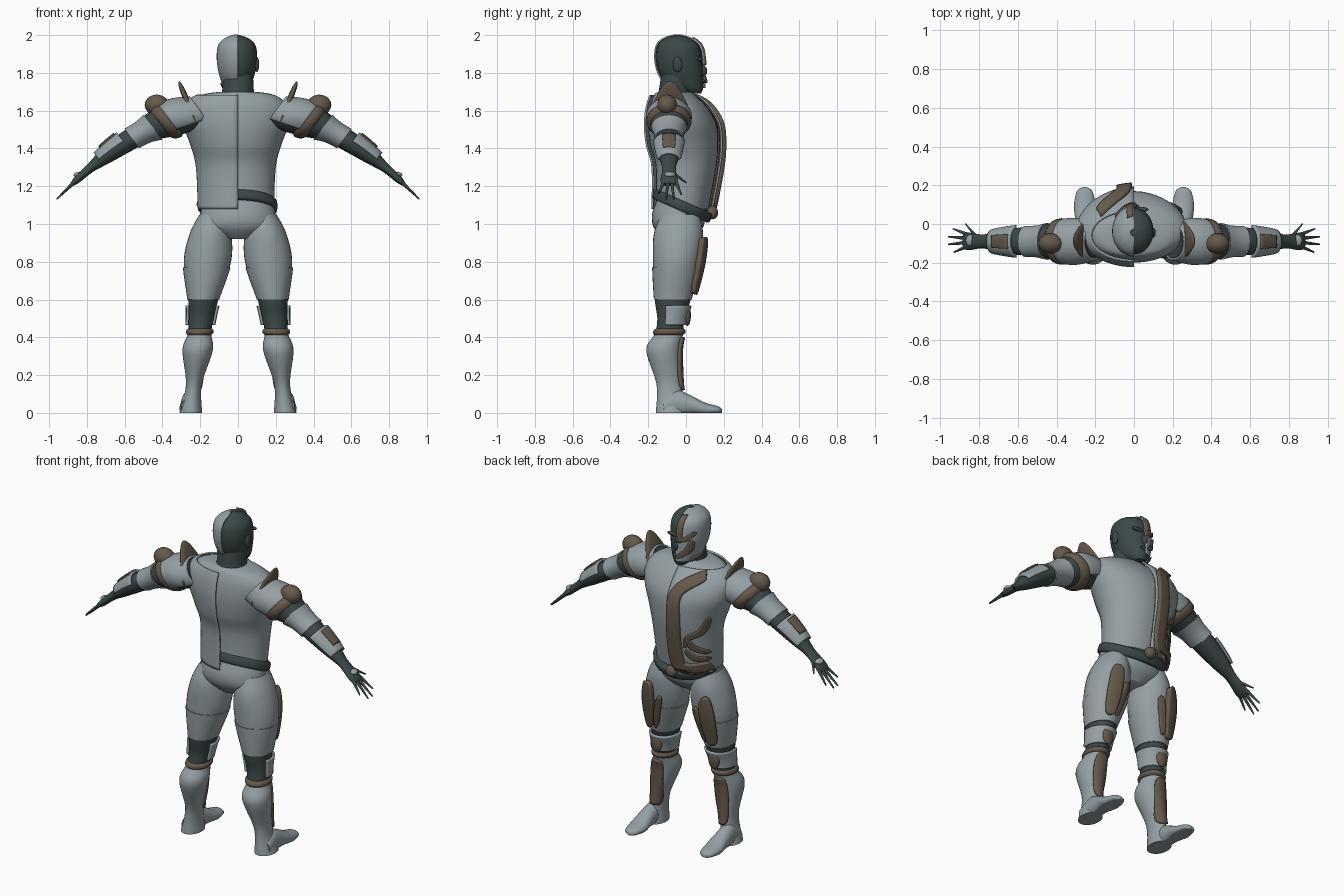
import bpy, bmesh, math
from mathutils import Vector
from mathutils.bvhtree import BVHTree

cube = bpy.data.objects.get("Cube")
if cube:
    bpy.data.objects.remove(cube)


def material(name, red, green, blue):
    mat = bpy.data.materials.new(name)
    mat.use_nodes = True
    colour = (red, green, blue, 1)
    mat.diffuse_color = colour
    mat.node_tree.nodes["Principled BSDF"].inputs["Base Color"].default_value = colour
    return mat


LIGHT = material("pale_steel", red=.3, green=.35, blue=.37)
DARK = material("dark_slate", red=.045, green=.065, blue=.065)
BROWN = material("bronze_brown", red=.13, green=.1, blue=.07)
UP, FORWARD, SIDEWAYS = Vector((0, 0, 1)), Vector((0, 1, 0)), Vector((1, 0, 0))
ALONG_ARM = Vector((.8, 0, -.6))
X, Z = 0, 2


def finish(name, bm, mat, mirror=False, thickness=0):
    """Turn a bmesh into a smooth, coloured object."""
    bmesh.ops.recalc_face_normals(bm, faces=bm.faces)
    mesh = bpy.data.meshes.new(name)
    bm.to_mesh(mesh)
    bm.free()
    mesh.materials.append(mat)
    for polygon in mesh.polygons:
        polygon.use_smooth = True
    mesh.set_sharp_from_angle(angle=math.radians(45))
    part = bpy.data.objects.new(name, mesh)
    bpy.context.collection.objects.link(part)
    if thickness:
        solid = part.modifiers.new("thickness", 'SOLIDIFY')
        solid.thickness, solid.offset = thickness, 0
    if mirror:
        part.modifiers.new("both_sides", 'MIRROR')
    return part


def spline(rows, steps=8):
    """Interpolate smoothly through rows of numbers."""
    rows = [Vector(row) for row in rows]
    ends = [rows[0], *rows, rows[-1]]
    result = []
    for before, start, end, after in zip(ends, ends[1:], ends[2:], ends[3:]):
        leave, arrive = (end - before) / 2, (after - start) / 2
        for i in range(steps):
            t = i / steps
            ease = t * t * (3 - 2 * t)
            result.append(start.lerp(end, ease) + leave * t * (1 - t) ** 2
                          - arrive * t * t * (1 - t))
    return result + [rows[-1]]


def section(rows, axis, low, high):
    """Cut out the part of a limb between two positions."""
    return [row for row in rows if low <= row[axis] <= high]


def loft(name, mat, axis, rows, arc=None, grow=0, rounded=False, mirror=False, thickness=0):
    """Skin elliptical rings (x, y, z, radius, radius) lying across an axis."""
    bm = bmesh.new()
    across = FORWARD if axis == ALONG_ARM else SIDEWAYS
    other = axis.cross(across)
    segments = 32
    first, last = arc or (0, 360)
    count = segments + 1 if arc else segments
    rings = []
    for k, row in enumerate(rows):
        bulge = math.sqrt(abs(math.sin(math.pi * k / (len(rows) - 1)))) if rounded else 1
        ring = []
        for i in range(count):
            angle = math.radians(first + (last - first) * i / segments)
            offset = across * math.cos(angle) * (row[3] + grow * bulge)
            offset += other * math.sin(angle) * (row[4] + grow * bulge)
            ring.append(bm.verts.new(Vector(row[:3]) + offset))
        rings.append(ring)
    for lower, upper in zip(rings, rings[1:]):
        for i in range(segments):
            j = (i + 1) % count
            bm.faces.new((lower[i], lower[j], upper[j], upper[i]))
    if not arc:
        bm.faces.new(rings[0])
        bm.faces.new(rings[-1])
    return finish(name, bm, mat, mirror, thickness)


def ball(name, mat, centre, size, mirror=False):
    bm = bmesh.new()
    bmesh.ops.create_uvsphere(bm, u_segments=24, v_segments=14, radius=1)
    bmesh.ops.scale(bm, vec=size, verts=bm.verts)
    bmesh.ops.translate(bm, vec=centre, verts=bm.verts)
    return finish(name, bm, mat, mirror)


def trim(name, target, path, width, tip=.2, thickness=.02, mirror=False):
    """Lay a leaf-shaped ribbon along (x, z) points on the +y face of a part."""
    mesh = target.data
    tree = BVHTree.FromPolygons([v.co for v in mesh.vertices],
                                [p.vertices for p in mesh.polygons])
    points = spline(path)
    end = len(points) - 1
    strips = 6
    bm = bmesh.new()
    rows = []
    for i, point in enumerate(points):
        along = points[min(i + 1, end)] - points[max(i - 1, 0)]
        side = Vector((-along.y, along.x)).normalized()
        swell = tip + (1 - tip) * math.sqrt(abs(math.sin(math.pi * i / end)))
        row = []
        for k in range(strips + 1):
            spot = point + side * width * swell * (k / strips - .5)
            hit = tree.ray_cast(Vector((spot.x, 1, spot.y)), -FORWARD)[0]
            if hit is None:
                hit = tree.find_nearest(Vector((spot.x, 0, spot.y)))[0]
            row.append(bm.verts.new(hit + FORWARD * thickness / 4))
        rows.append(row)
    for lower, upper in zip(rows, rows[1:]):
        for k in range(strips):
            bm.faces.new((lower[k], lower[k + 1], upper[k + 1], upper[k]))
    return finish(name, bm, BROWN, mirror, thickness)


def body_row(z, y, wide, deep):
    return (0, y, z, wide, deep)


def leg_row(z, y, wide, deep):
    return (.25 - .11 * z, y, z, wide, deep)


def arm_row(x, wide, high):
    return (x, -.09, 1.62 - .53 * x * x, wide, high)


def foot_row(y, z, wide, high):
    return (.255, y, z, wide, high)


# Torso, half chest plate, belt and pelvis
torso = spline([body_row(1.08, -.02, .19, .14), body_row(1.3, 0, .2, .16),
                body_row(1.42, -.01, .23, .18), body_row(1.53, -.02, .27, .18),
                body_row(1.62, -.04, .27, .15), body_row(1.68, -.06, .2, .11),
                body_row(1.7, -.06, .1, .09)])
loft("torso", LIGHT, UP, torso)
plate = loft("chest_plate", LIGHT, UP, section(torso, Z, 1, 1.68), arc=(90, 270),
             grow=.018, thickness=.01)
belt_tilt = Vector((0, .4, .9)).normalized()
belt = [Vector((0, -.02, 1.1, .2, .157))] * 2
for row, shift in zip(belt, (-1, 1)):
    pass_row = row.copy()
belt = spline([body_row(1.07, -.03, .2, .157), body_row(1.12, -.01, .2, .157)])
loft("belt", DARK, belt_tilt, belt, grow=.01, rounded=True)
ball("belt_buckle", BROWN, centre=(0, .14, 1.06), size=(.035, .03, .035))
loft("pelvis", LIGHT, UP, spline([body_row(1.14, -.03, .18, .12), body_row(1.05, -.04, .2, .14),
                                  body_row(.98, -.04, .2, .13), body_row(.92, -.04, .07, .08)]))

# Raised trim on the chest plate
trim("chest_border", plate, [(-.18, 1.66), (-.06, 1.57), (-.05, 1.4), (-.05, 1.15),
                             (-.1, 1.1), (-.2, 1.12)], width=.075, tip=.5, thickness=.035)
flames = {"upper": [(-.22, 1.43), (-.18, 1.34), (-.12, 1.3), (-.1, 1.24)],
          "middle": [(-.11, 1.3), (-.14, 1.24), (-.2, 1.2)],
          "lower": [(-.1, 1.22), (-.14, 1.17), (-.2, 1.16)]}
for place, path in flames.items():
    trim(place + "_chest_flame", plate, path, width=.032)

# Head, face, neck and half helmet
head = spline([body_row(1.69, .05, .03, .03), body_row(1.72, .01, .06, .08),
               body_row(1.78, -.02, .085, .11), body_row(1.86, -.035, .1, .12),
               body_row(1.94, -.04, .095, .11), body_row(1.98, -.045, .06, .07),
               body_row(2, -.045, .01, .01)])
loft("neck", DARK, UP, spline([body_row(1.64, -.06, .11, .1), body_row(1.7, -.06, .085, .085),
                               body_row(1.8, -.05, .08, .08)]))
loft("head", DARK, UP, head)
ball("nose", DARK, centre=(0, .09, 1.81), size=(.016, .022, .03))
ball("lips", DARK, centre=(0, .09, 1.755), size=(.028, .012, .01))
ball("brow", DARK, centre=(.03, .075, 1.87), size=(.045, .014, .012))
ball("ear", DARK, centre=(.1, -.045, 1.845), size=(.012, .025, .04))
helmet = loft("half_helmet", LIGHT, UP, section(head, Z, 1.72, 2), arc=(90, 270),
              grow=.008, thickness=.008)
loft("helmet_rim", BROWN, UP, section(head, Z, 1.72, 1.75), arc=(150, 270),
     grow=.016, thickness=.012)
trim("helmet_crest", helmet, [(-.02, 1.98), (-.02, 1.84)], width=.032, tip=.8)
trim("helmet_brow", helmet, [(-.01, 1.87), (-.05, 1.86), (-.09, 1.9)], width=.025)
trim("helmet_cheek", helmet, [(-.08, 1.85), (-.06, 1.79), (-.01, 1.75)], width=.03)

# Arms and hands
arm = spline([arm_row(.2, .085, .085), arm_row(.3, .11, .1), arm_row(.4, .1, .09),
              arm_row(.5, .075, .06), arm_row(.6, .07, .055), arm_row(.7, .055, .043),
              arm_row(.78, .036, .025), arm_row(.85, .045, .02), arm_row(.88, .04, .01)])
loft("arm", DARK, ALONG_ARM, arm, mirror=True)


def finger(name, root, tip):
    """Taper a finger between two (x, y) points on the arm's curve."""
    rows = []
    for (x, y), radius in ((root, .011), (tip, .004)):
        row = Vector(arm_row(x, radius, radius))
        row[1] = y
        rows.append(row)
    loft(name, DARK, ALONG_ARM, rows, mirror=True)


finger("thumb", root=(.82, -.06), tip=(.87, 0))
reaches = {"index": .935, "middle": .96, "ring": .96, "little": .93}
for k, (name, reach) in enumerate(reaches.items()):
    finger(name + "_finger", root=(.86, -.055 - .02 * k), tip=(reach, -.025 - .04 * k))
ball("hand_guard", LIGHT, centre=(.84, -.085, 1.26), size=(.03, .03, .016), mirror=True)

# Arm armour
loft("shoulder_cap", LIGHT, ALONG_ARM, section(arm, X, .2, .37), arc=(-35, 215),
     grow=.006, mirror=True, thickness=.01)
loft("arm_band", BROWN, ALONG_ARM, section(arm, X, .35, .42), grow=.016,
     rounded=True, mirror=True)
ball("shoulder_knob", BROWN, centre=(.43, -.1, 1.63), size=(.064, .052, .055), mirror=True)
loft("elbow_sleeve", LIGHT, ALONG_ARM, section(arm, X, .44, .57), grow=.008, mirror=True)
loft("bracer", LIGHT, ALONG_ARM, section(arm, X, .59, .74), arc=(10, 170),
     grow=.01, mirror=True, thickness=.012)
loft("bracer_inlay", BROWN, ALONG_ARM, section(arm, X, .61, .7), arc=(65, 115),
     grow=.016, mirror=True, thickness=.014)

# Shoulder fins, arched from back to front and leaning outward
arch = []
for k in range(25):
    rise = math.sin(math.pi * k / 24)
    arch.append((.27, -.2 + .23 * k / 24, 1.56 + .12 * rise, .006 + .01 * rise, .015 + .06 * rise))
fin = loft("shoulder_fin", BROWN, FORWARD, arch, mirror=True)
for vertex in fin.data.vertices:
    vertex.co.x += .4 * (vertex.co.z - 1.65)

# Legs cut from one profile, with feet
leg = spline([leg_row(0, -.08, .06, .08), leg_row(.15, -.09, .042, .066),
              leg_row(.33, -.12, .08, .09), leg_row(.42, -.09, .062, .075),
              leg_row(.5, -.08, .066, .072), leg_row(.6, -.07, .08, .095),
              leg_row(.8, -.05, .125, .125), leg_row(.95, -.04, .11, .13),
              leg_row(1.05, -.03, .07, .1)], steps=12)
thigh = loft("thigh", LIGHT, UP, section(leg, Z, .59, 2), mirror=True)
loft("thigh_guard", LIGHT, UP, section(leg, Z, .6, .77), grow=.005, mirror=True)
loft("knee", DARK, UP, section(leg, Z, .41, .61), mirror=True)
boot = loft("boot", LIGHT, UP, section(leg, Z, 0, .43), mirror=True)
loft("knee_guard", LIGHT, UP, section(leg, Z, .46, .57), arc=(-20, 200),
     grow=.01, mirror=True, thickness=.012)
loft("shin_band", BROWN, UP, section(leg, Z, .41, .45), grow=.012, rounded=True, mirror=True)
ball("knee_disc", BROWN, centre=(.195, .008, .515), size=(.036, .018, .055), mirror=True)
foot = loft("foot", LIGHT, FORWARD,
            spline([foot_row(-.12, .03, .045, .05), foot_row(-.05, .05, .045, .07),
                    foot_row(.03, .04, .05, .05), foot_row(.1, .02, .055, .035),
                    foot_row(.17, .015, .04, .02), foot_row(.19, .01, .01, .01)]), mirror=True)
for vertex in foot.data.vertices:
    vertex.co.z = max(vertex.co.z, 0)

# Leg trim
trim("thigh_blade_outer", thigh, [(.19, .93), (.2, .8), (.21, .63)], width=.075,
     thickness=.04, mirror=True)
trim("thigh_blade_inner", thigh, [(.12, .85), (.14, .77), (.17, .64)], width=.035,
     thickness=.03, mirror=True)
trim("shin_blade", boot, [(.21, .4), (.22, .3), (.23, .12)], width=.08, tip=.5, mirror=True)
